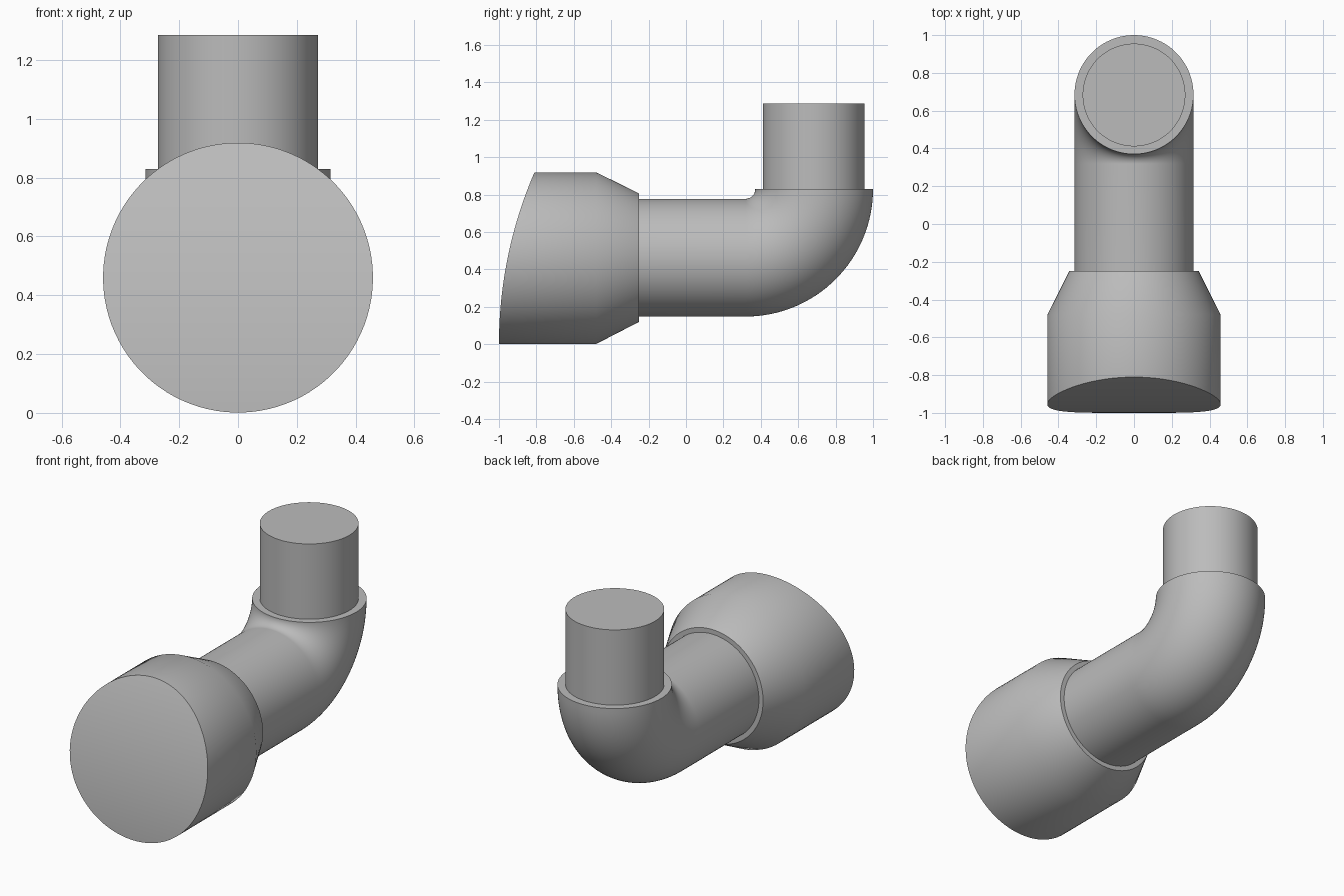
import bpy, bmesh, math
from mathutils import Vector

cube = bpy.data.objects.get("Cube")
if cube:
    bpy.data.objects.remove(cube, do_unlink=True)

SIDES = 96
AXIS_Z = 0.4625      # height of the horizontal pipe axis
PIPE_R = 0.315
BEND_R = 0.3665      # radius of the elbow's centre line

grey = bpy.data.materials.new("plastic grey")
grey.use_nodes = True
grey.diffuse_color = (0.5, 0.5, 0.5, 1)
grey.node_tree.nodes["Principled BSDF"].inputs["Base Color"].default_value = (0.5, 0.5, 0.5, 1)


def ring(bm, y, z, radius, tilt):
    """Circle facing +y, tilted upward by the given angle."""
    up = Vector((0, -math.sin(tilt), math.cos(tilt)))
    verts = []
    for i in range(SIDES):
        a = math.tau * (i + 0.5) / SIDES
        offset = Vector((math.sin(a), 0, 0)) + up * math.cos(a)
        verts.append(bm.verts.new(Vector((0, y, z)) + offset * radius))
    return verts


def tube(bm, stations):
    """Skin rings given as (y, z, radius, tilt)."""
    rings = [ring(bm, *s) for s in stations]
    for a, b in zip(rings, rings[1:]):
        for i in range(SIDES):
            j = (i + 1) % SIDES
            bm.faces.new((a[i], a[j], b[j], b[i]))
    return rings


def finish(bm, name):
    bmesh.ops.recalc_face_normals(bm, faces=bm.faces)
    mesh = bpy.data.meshes.new(name)
    bm.to_mesh(mesh)
    bm.free()
    mesh.materials.append(grey)
    obj = bpy.data.objects.new(name, mesh)
    bpy.context.collection.objects.link(obj)
    bpy.ops.object.select_all(action='DESELECT')
    obj.select_set(True)
    bpy.context.view_layer.objects.active = obj
    bpy.ops.object.shade_smooth_by_angle(angle=math.radians(32))


# Flared socket with a curved slanting front
bm = bmesh.new()
rings = tube(bm, [(-1, 0.46, 0.459, 0), (-0.48, 0.46, 0.459, 0),
                  (-0.25, AXIS_Z, 0.343, 0)])
front, back = rings[0], rings[-1]
CURVE_R = 2.32
for v in front:
    v.co.y = -1 + CURVE_R - math.sqrt(CURVE_R ** 2 - v.co.z ** 2)
for i in range(SIDES // 2 - 1):      # horizontal strips across the curved front
    bm.faces.new((front[i], front[i + 1], front[-2 - i], front[-1 - i]))
bm.faces.new(back)
finish(bm, "flared_socket")

# Straight pipe running into the elbow
bm = bmesh.new()
BEND_Y, BEND_Z = 0.3185, AXIS_Z + BEND_R
stations = [(-0.26, AXIS_Z, PIPE_R, 0)]
STEPS = 32
for k in range(STEPS + 1):
    t = math.pi / 2 * k / STEPS
    stations.append((BEND_Y + BEND_R * math.sin(t),
                     BEND_Z - BEND_R * math.cos(t), PIPE_R, t))
rings = tube(bm, stations)
bm.faces.new(rings[0])
bm.faces.new(rings[-1])
finish(bm, "elbow_pipe")

# Narrow upright spigot
bm = bmesh.new()
up = math.pi / 2
rings = tube(bm, [(0.683, BEND_Z - 0.01, 0.272, up), (0.683, 1.286, 0.272, up)])
for r in rings:
    bm.faces.new(r)
finish(bm, "upright_spigot")
